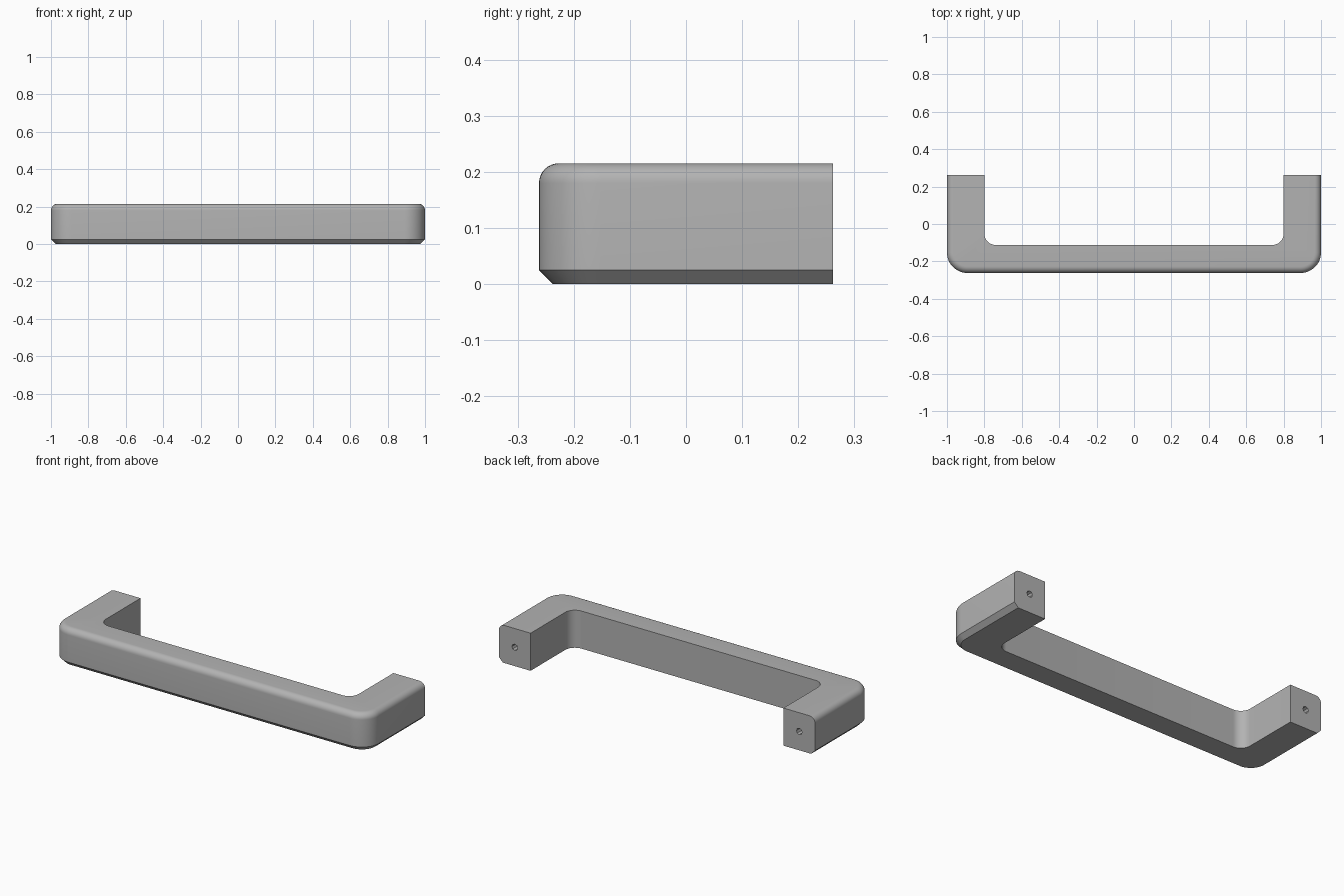
import bpy, bmesh, math

if "Cube" in bpy.data.objects:
    bpy.data.objects.remove(bpy.data.objects["Cube"], do_unlink=True)

HEIGHT, FRONT, BACK = 0.215, -0.262, 0.262
OUTER_R, INNER_R = 0.11, 0.06
INNER_X, INNER_Y = 0.80, -0.112
FILLET, CHAMFER = 0.035, 0.025
STEPS = 12

metal = bpy.data.materials.new("satin grey")
metal.use_nodes = True
grey = (0.45, 0.45, 0.45, 1)
metal.diffuse_color = grey
metal.node_tree.nodes["Principled BSDF"].inputs["Base Color"].default_value = grey


def u_path(x, y, radius):
    """Half-open U: left leg, rounded corners, right leg."""
    right = [(x, BACK)]
    for i in range(STEPS + 1):
        a = math.pi / 2 * i / STEPS
        right.append((x - radius + radius * math.cos(a),
                      y + radius - radius * math.sin(a)))
    return [(-px, py) for px, py in right] + right[::-1]


def outline(inset):
    outer = u_path(1 - inset, FRONT + inset, OUTER_R - inset)
    return outer + u_path(INNER_X, INNER_Y, INNER_R)[::-1]


# Handle: stacked outlines, chamfered below and filleted above
layers = [(CHAMFER, 0), (0, CHAMFER)]
for i in range(9):
    a = math.pi / 2 * i / 8
    layers.append((FILLET * (1 - math.cos(a)), HEIGHT - FILLET * (1 - math.sin(a))))

bm = bmesh.new()
rings = [[bm.verts.new((x, y, z)) for x, y in outline(d)] for d, z in layers]
for low, high in zip(rings, rings[1:]):
    for i in range(len(low)):
        j = (i + 1) % len(low)
        bm.faces.new((low[i], low[j], high[j], high[i]))
bm.faces.new(rings[0][::-1])
bm.faces.new(rings[-1])
bmesh.ops.recalc_face_normals(bm, faces=bm.faces)
mesh = bpy.data.meshes.new("handle")
bm.to_mesh(mesh)
bm.free()
mesh.materials.append(metal)
handle = bpy.data.objects.new("handle", mesh)
bpy.context.collection.objects.link(handle)

# Screw holes in the mounting ends
for name, side in (("left", 1), ("right", -1)):
    bpy.ops.mesh.primitive_cylinder_add(
        vertices=8, radius=0.018, depth=0.2,
        location=(side * 0.9, BACK, HEIGHT / 2), rotation=(math.pi / 2, 0, 0))
    cutter = bpy.context.object
    cutter.name = name + "_screw_hole_cutter"
    cutter.data.materials.append(metal)
    cutter.hide_render = True
    cutter.hide_set(True)
    cut = handle.modifiers.new(name + "_screw_hole", "BOOLEAN")
    cut.operation = "DIFFERENCE"
    cut.solver = "EXACT"
    cut.object = cutter

# Smooth fillets, keep crisp edges
bpy.ops.object.select_all(action="DESELECT")
handle.select_set(True)
bpy.context.view_layer.objects.active = handle
bpy.ops.object.shade_smooth_by_angle(angle=math.radians(30))
